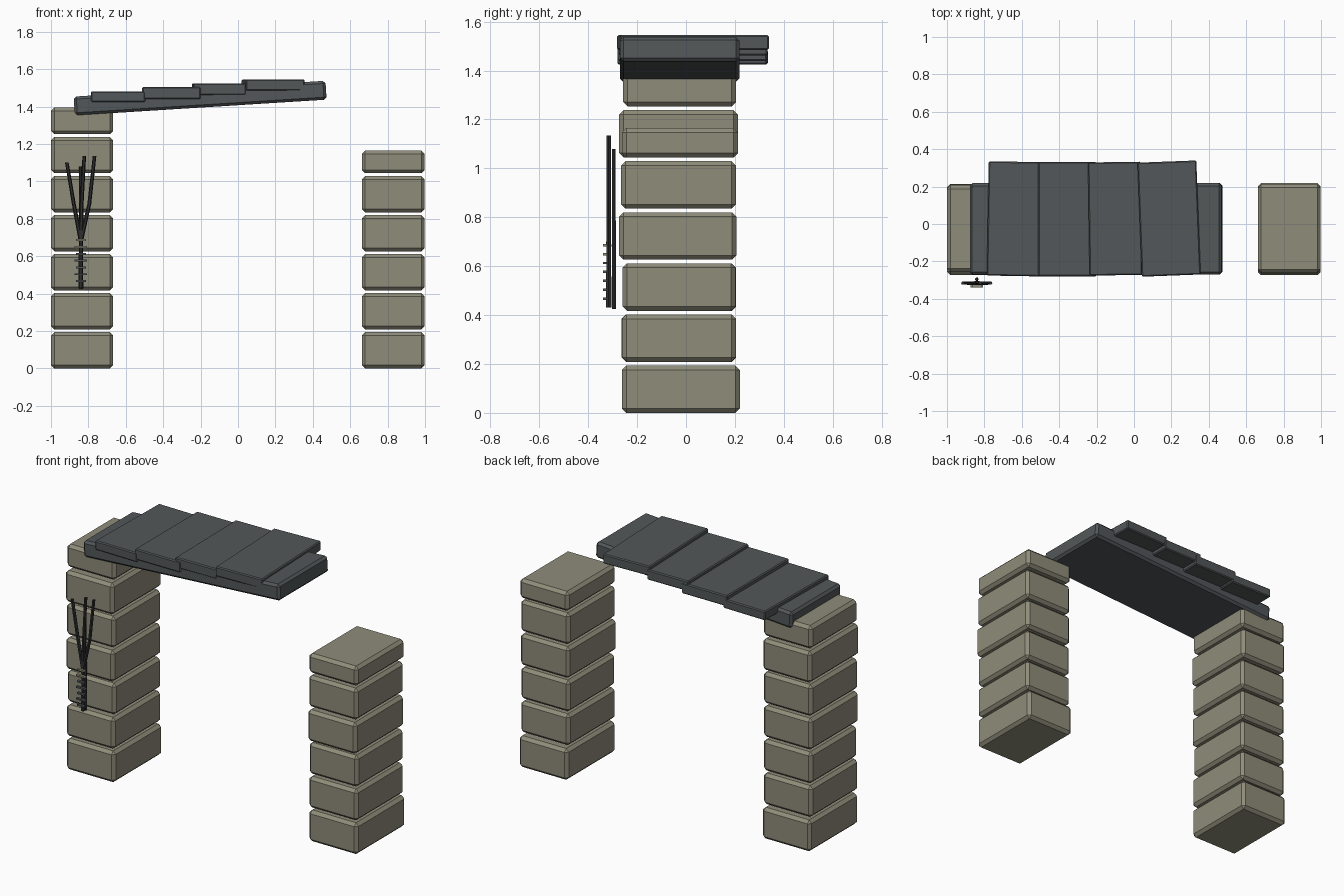
import bpy, bmesh, math
from mathutils import Vector, Matrix

if "Cube" in bpy.data.objects:
    bpy.data.objects.remove(bpy.data.objects["Cube"])


def material(name, rgb):
    m = bpy.data.materials.new(name)
    m.diffuse_color = (*rgb, 1)
    m.use_nodes = True
    m.node_tree.nodes["Principled BSDF"].inputs["Base Color"].default_value = m.diffuse_color
    return m


STONE = material("sandy stone", (0.275, 0.265, 0.195))
SLATE = material("grey slate", (0.085, 0.096, 0.10))
CHAR = material("charred wood", (0.026, 0.028, 0.026))


def finish(name, bm, mat):
    me = bpy.data.meshes.new(name)
    bm.to_mesh(me)
    bm.free()
    ob = bpy.data.objects.new(name, me)
    me.materials.append(mat)
    bpy.context.collection.objects.link(ob)
    return ob


def box(name, lo, hi, mat, bevel=0.0, rot_y=0.0, rot_z=0.0):
    """Chamfered box between two corners, turned about its own centre."""
    lo, hi = Vector(lo), Vector(hi)
    bm = bmesh.new()
    bmesh.ops.create_cube(bm, size=1)
    bmesh.ops.scale(bm, vec=hi - lo, verts=bm.verts)
    if bevel:
        bmesh.ops.bevel(bm, geom=bm.edges[:], offset=bevel, segments=1, affect='EDGES')
    ob = finish(name, bm, mat)
    ob.location = (lo + hi) / 2
    ob.rotation_euler = (0, math.radians(rot_y), math.radians(rot_z))
    return ob


def stick(name, pts, radius, mat):
    """Six-sided rod along a few points."""
    bm = bmesh.new()
    rings = []
    for i, p in enumerate(pts):
        r = radius * (1 - 0.2 * i / (len(pts) - 1))
        rings.append([bm.verts.new((p[0] + r * math.cos(a * math.pi / 3),
                                    p[1] + r * math.sin(a * math.pi / 3), p[2]))
                      for a in range(6)])
    for a, b in zip(rings, rings[1:]):
        for k in range(6):
            bm.faces.new((a[k], a[(k + 1) % 6], b[(k + 1) % 6], b[k]))
    bm.faces.new(rings[0][::-1])
    bm.faces.new(rings[-1])
    return finish(name, bm, mat)


# Two stacked stone pillars: y range of each block, last block shorter
LEFT = [(-0.262, 0.215), (-0.264, 0.205), (-0.255, 0.205), (-0.27, 0.205),
        (-0.262, 0.205), (-0.273, 0.212), (-0.257, 0.205)]
RIGHT = [(-0.262, 0.22), (-0.262, 0.204), (-0.26, 0.203), (-0.274, 0.206),
         (-0.265, 0.205), (-0.262, 0.212)]
for side, x0, x1, rows, top in (("left", -1.0, -0.667, LEFT, 1.395),
                                ("right", 0.662, 0.998, RIGHT, 1.165)):
    for i, (y0, y1) in enumerate(rows):
        z0 = i * 0.2088
        z1 = top if i == len(rows) - 1 else z0 + 0.194
        box(f"{side}_pillar_block_{i + 1}", (x0, y0, z0), (x1, y1, z1), STONE, 0.018)

# Slipped lintel, tilted up to the right
box("lintel", (-0.877, -0.27, 1.395), (0.472, 0.218, 1.496), SLATE, 0.014, rot_y=-3.6)

# Overlapping roof slates, stepping up along the lintel
for i, (x0, x1, z0, z1, y0, y1, turn) in enumerate((
        (-0.782, -0.49, 1.425, 1.482, -0.278, 0.333, -1.0),
        (-0.512, -0.20, 1.440, 1.506, -0.28, 0.331, 0.0),
        (-0.242, 0.04, 1.462, 1.525, -0.274, 0.331, 0.8),
        (0.030, 0.345, 1.485, 1.545, -0.276, 0.334, 2.2))):
    box(f"roof_slate_{i + 1}", (x0, y0, z0), (x1, y1, z1), SLATE, 0.006, rot_z=turn)

# Bundle of charred twigs in front of the left pillar
X, Y = -0.84, -0.316
stick("twig_stem", [(X, Y, 0.43), (X, Y, 0.73)], 0.013, CHAR)
stick("twig_back", [(X, -0.295, 0.425), (X, -0.295, 0.75), (X - 0.003, -0.295, 1.08)], 0.010, CHAR)
for i, (mid, tip, top) in enumerate(((-0.878, -0.915, 1.10), (-0.836, -0.822, 1.135),
                                     (-0.795, -0.767, 1.135))):
    stick(f"twig_branch_{i + 1}", [(X, Y, 0.68), (X + (mid - X) * 0.3, Y, 0.74),
                                   (mid, Y, 0.88), (tip, Y, top)], 0.012, CHAR)

# Binding wraps around the twig stem
for i in range(7):
    w = 0.026 + 0.007 * (i % 2)
    z = 0.467 + i * 0.0365
    box(f"binding_wrap_{i + 1}", (X - w, -0.340, z - 0.005), (X + w, -0.324, z + 0.005),
        STONE if i > 4 else SLATE)
